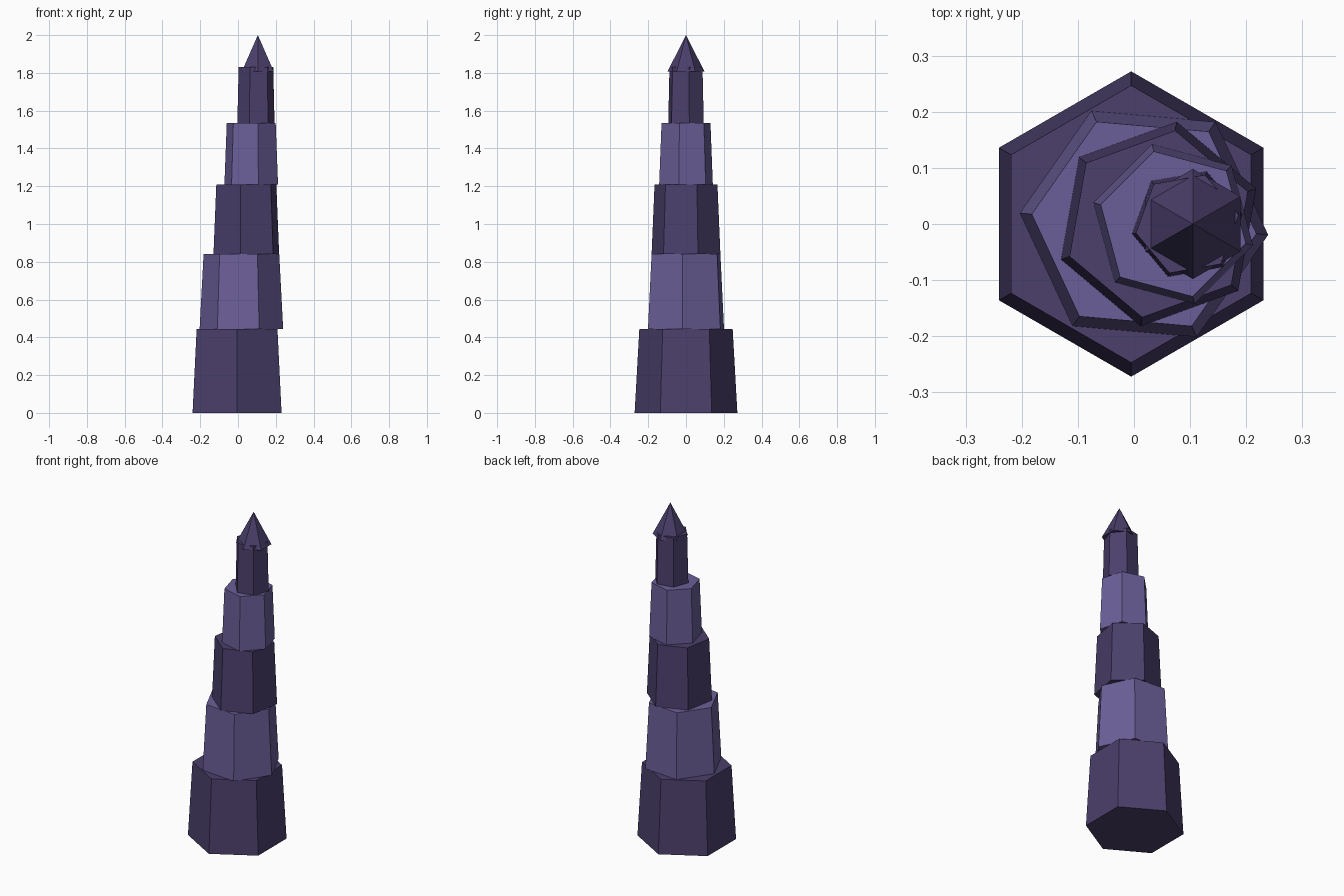
import bpy
from math import radians

cube = bpy.data.objects.get("Cube")
if cube:
    bpy.data.objects.remove(cube, do_unlink=True)


def make_material(name, color):
    mat = bpy.data.materials.new(name)
    mat.use_nodes = True
    rgba = (*color, 1)
    mat.diffuse_color = rgba
    mat.node_tree.nodes["Principled BSDF"].inputs["Base Color"].default_value = rgba
    return mat


dark = make_material("dark_purple", (0.069, 0.050, 0.147))
light = make_material("light_purple", (0.147, 0.114, 0.314))


def hex_tier(name, x, z0, z1, r0, r1, turn, mat):
    """Flat-shaded six-sided frustum between two heights."""
    bpy.ops.mesh.primitive_cone_add(
        vertices=6, radius1=r0, radius2=r1, depth=z1 - z0,
        location=(x, 0, (z0 + z1) / 2), rotation=(0, 0, radians(turn)))
    obj = bpy.context.object
    obj.name = name
    obj.data.materials.append(mat)
    return obj


# Leaning stack of tapered tiers, each twisted a further step
tiers = [
    ("base_tier", -0.005, 0.0, 0.445, 0.272, 0.247),
    ("second_tier", 0.018, 0.445, 0.84, 0.222, 0.201),
    ("third_tier", 0.044, 0.84, 1.21, 0.185, 0.169),
    ("fourth_tier", 0.07, 1.21, 1.535, 0.147, 0.134),
    ("fifth_tier", 0.095, 1.535, 1.83, 0.1, 0.093),
]
for i, (name, x, z0, z1, r0, r1) in enumerate(tiers):
    hex_tier(name, x, z0, z1, r0, r1, 25 * i, light if i % 2 else dark)

# Pointed cap
hex_tier("spire_cap", 0.105, 1.807, 2.0, 0.098, 0, 0, dark)
